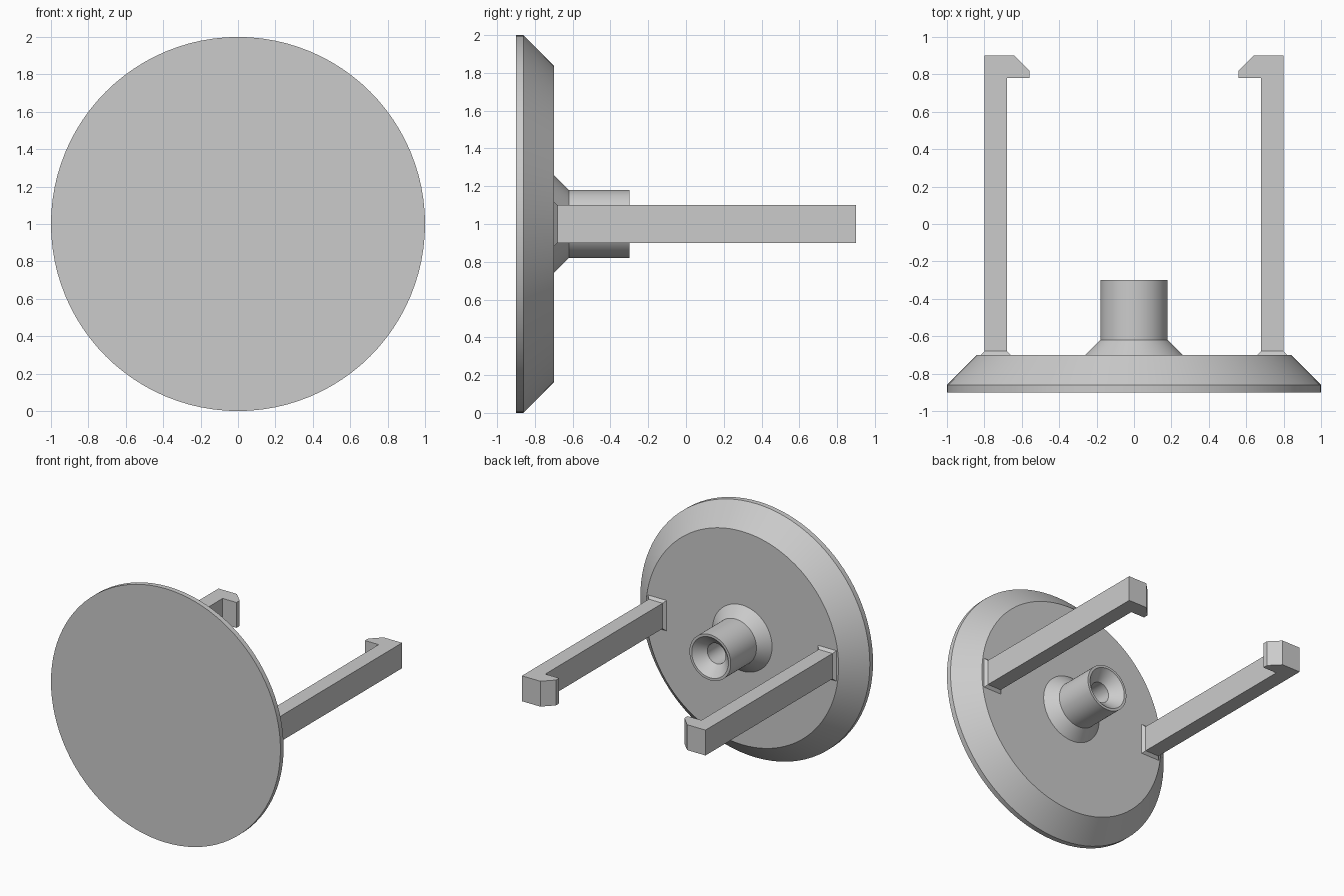
import bpy, bmesh, math
from mathutils import Vector

cube = bpy.data.objects.get("Cube")
if cube:
    bpy.data.objects.remove(cube, do_unlink=True)

CENTRE_Z = 1.0
grey = bpy.data.materials.new("plain grey")
colour = (0.6, 0.6, 0.6, 1)
grey.diffuse_color = colour
grey.use_nodes = True
grey.node_tree.nodes["Principled BSDF"].inputs["Base Color"].default_value = colour


def finish(bm, name):
    bmesh.ops.recalc_face_normals(bm, faces=bm.faces)
    mesh = bpy.data.meshes.new(name)
    bm.to_mesh(mesh)
    bm.free()
    mesh.materials.append(grey)
    obj = bpy.data.objects.new(name, mesh)
    bpy.context.collection.objects.link(obj)
    return obj


def lathe(name, profile, steps=96):
    """Revolve (radius, y) points around the y axis."""
    bm = bmesh.new()
    verts = [bm.verts.new((r, y, CENTRE_Z)) for r, y in profile]
    edges = [bm.edges.new(pair) for pair in zip(verts, verts[1:])]
    bmesh.ops.spin(bm, geom=verts + edges, cent=(0, 0, CENTRE_Z), axis=(0, 1, 0),
                   angle=math.tau, steps=steps, use_duplicate=False)
    bmesh.ops.remove_doubles(bm, verts=bm.verts, dist=0.0001)
    obj = finish(bm, name)
    bpy.ops.object.select_all(action="DESELECT")
    bpy.context.view_layer.objects.active = obj
    obj.select_set(True)
    bpy.ops.object.shade_smooth_by_angle(angle=math.radians(30))
    return obj


def arm(name, side):
    """Bar with an inward hook, and a flared foot against the plate."""
    bm = bmesh.new()
    outline = [(0.68, -0.68), (0.80, -0.68), (0.80, 0.90), (0.64, 0.90),
               (0.56, 0.82), (0.56, 0.78), (0.68, 0.78)]
    low = [bm.verts.new((side * x, y, CENTRE_Z - 0.1)) for x, y in outline]
    high = [bm.verts.new((side * x, y, CENTRE_Z + 0.1)) for x, y in outline]
    bm.faces.new(low)
    bm.faces.new(high)
    count = len(outline)
    for i in range(1, count):
        j = (i + 1) % count
        bm.faces.new((low[i], low[j], high[j], high[i]))
    # flare the open end outwards down to the plate
    ring = [low[0], low[1], high[1], high[0]]
    middle = Vector((side * 0.74, -0.68, CENTRE_Z))
    foot = []
    for v in ring:
        d = v.co - middle
        foot.append(bm.verts.new((v.co.x + math.copysign(0.02, d.x), -0.70,
                                  v.co.z + math.copysign(0.02, d.z))))
    for i in range(4):
        j = (i + 1) % 4
        bm.faces.new((ring[i], ring[j], foot[j], foot[i]))
    bm.faces.new(foot)
    return finish(bm, name)


# round plate with a bevelled back rim
lathe("round_plate", [(0, -0.90), (1.0, -0.90), (1.0, -0.86), (0.84, -0.70), (0, -0.70)])

# central hub with a flared base and a countersunk bore
lathe("hub", [(0.26, -0.70), (0.18, -0.62), (0.18, -0.30), (0.16, -0.30),
              (0.08, -0.38), (0.08, -0.69), (0, -0.69)])

# pair of hooked arms
for label, side in (("left", 1), ("right", -1)):
    arm(label + "_hooked_arm", side)
